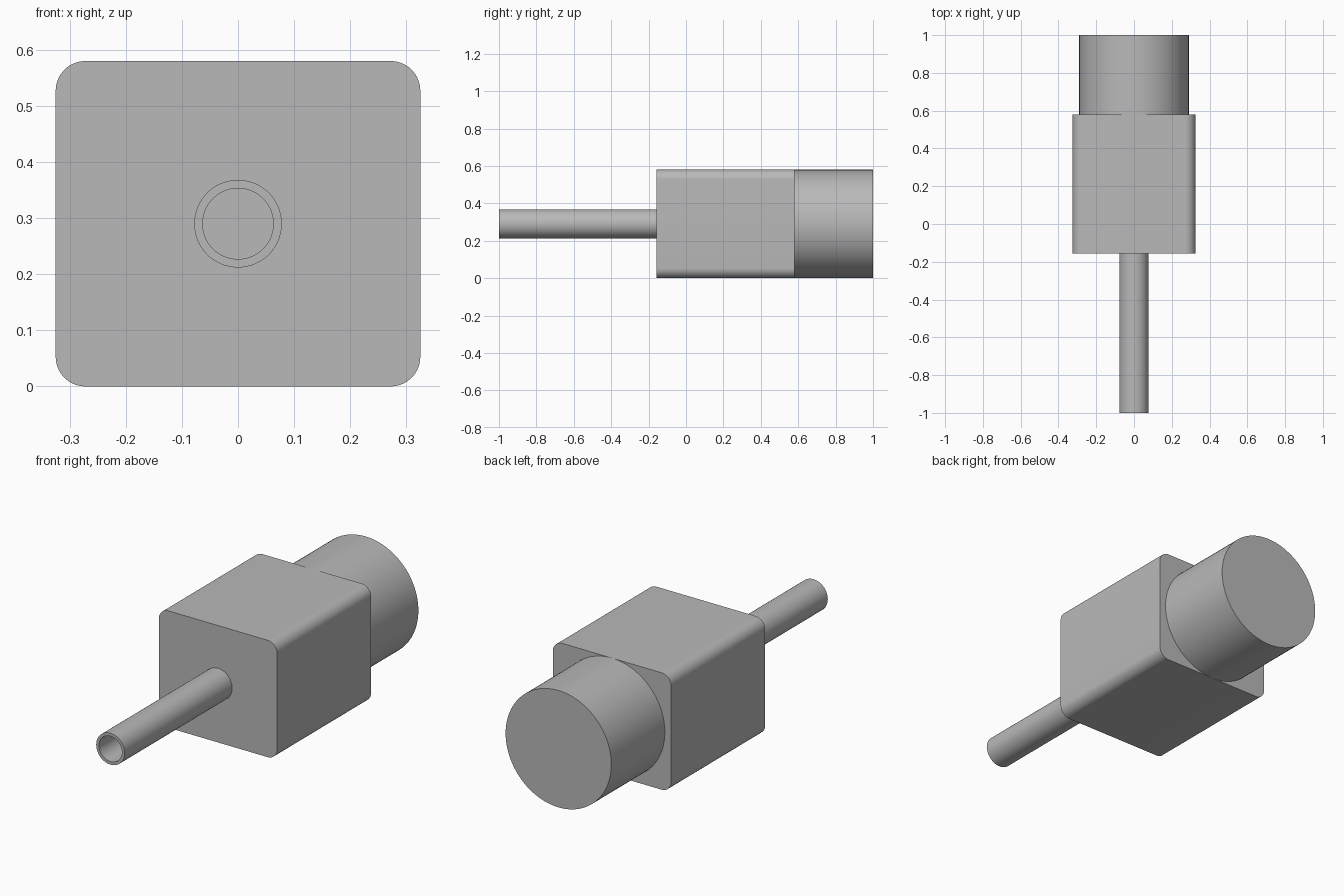
import bpy, bmesh
from math import sin, cos, pi, radians

if "Cube" in bpy.data.objects:
    bpy.data.objects.remove(bpy.data.objects["Cube"])

CZ = 0.29  # height of the shared axis

# Mid-dark grey for every part
grey = bpy.data.materials.new("dark_grey")
grey.diffuse_color = (0.485, 0.485, 0.485, 1)
grey.use_nodes = True
grey.node_tree.nodes["Principled BSDF"].inputs["Base Color"].default_value = grey.diffuse_color


def circle(r, n=96):
    return [(r * cos(2 * pi * i / n), CZ + r * sin(2 * pi * i / n)) for i in range(n)]


def rounded_rect(hw, hh, r, steps=10):
    pts = []
    for k, (sx, sz) in enumerate([(1, 1), (-1, 1), (-1, -1), (1, -1)]):
        for i in range(steps + 1):
            a = pi / 2 * (k + i / steps)
            pts.append((sx * (hw - r) + r * cos(a), CZ + sz * (hh - r) + r * sin(a)))
    return pts


def loft(name, sections, cap_start=True, cap_end=True):
    """Join successive (profile, y) rings, optionally capping the ends."""
    bm = bmesh.new()
    rings = [[bm.verts.new((x, y, z)) for x, z in prof] for prof, y in sections]
    for a, b in zip(rings, rings[1:]):
        n = len(a)
        for i in range(n):
            j = (i + 1) % n
            bm.faces.new((a[i], a[j], b[j], b[i]))
    if cap_start:
        bm.faces.new(rings[0])
    if cap_end:
        bm.faces.new(rings[-1])
    bmesh.ops.recalc_face_normals(bm, faces=bm.faces)
    mesh = bpy.data.meshes.new(name)
    bm.to_mesh(mesh)
    bm.free()
    mesh.materials.append(grey)
    ob = bpy.data.objects.new(name, mesh)
    bpy.context.collection.objects.link(ob)
    bpy.ops.object.select_all(action='DESELECT')
    ob.select_set(True)
    bpy.context.view_layer.objects.active = ob
    bpy.ops.object.shade_smooth_by_angle(angle=radians(30))
    return ob


# Block with rounded long edges
loft("housing_block", [(rounded_rect(0.325, 0.29, 0.053), -0.157),
                       (rounded_rect(0.325, 0.29, 0.053), 0.58)])

# Solid drum on the back
loft("rear_drum", [(circle(0.29), 0.58), (circle(0.29), 1.0)])

# Hollow tube on the front: outer wall, rim, bore, bore floor
loft("front_tube", [(circle(0.078), -0.157), (circle(0.078), -1.0),
                    (circle(0.063), -1.0), (circle(0.063), -0.159)],
     cap_start=False)
